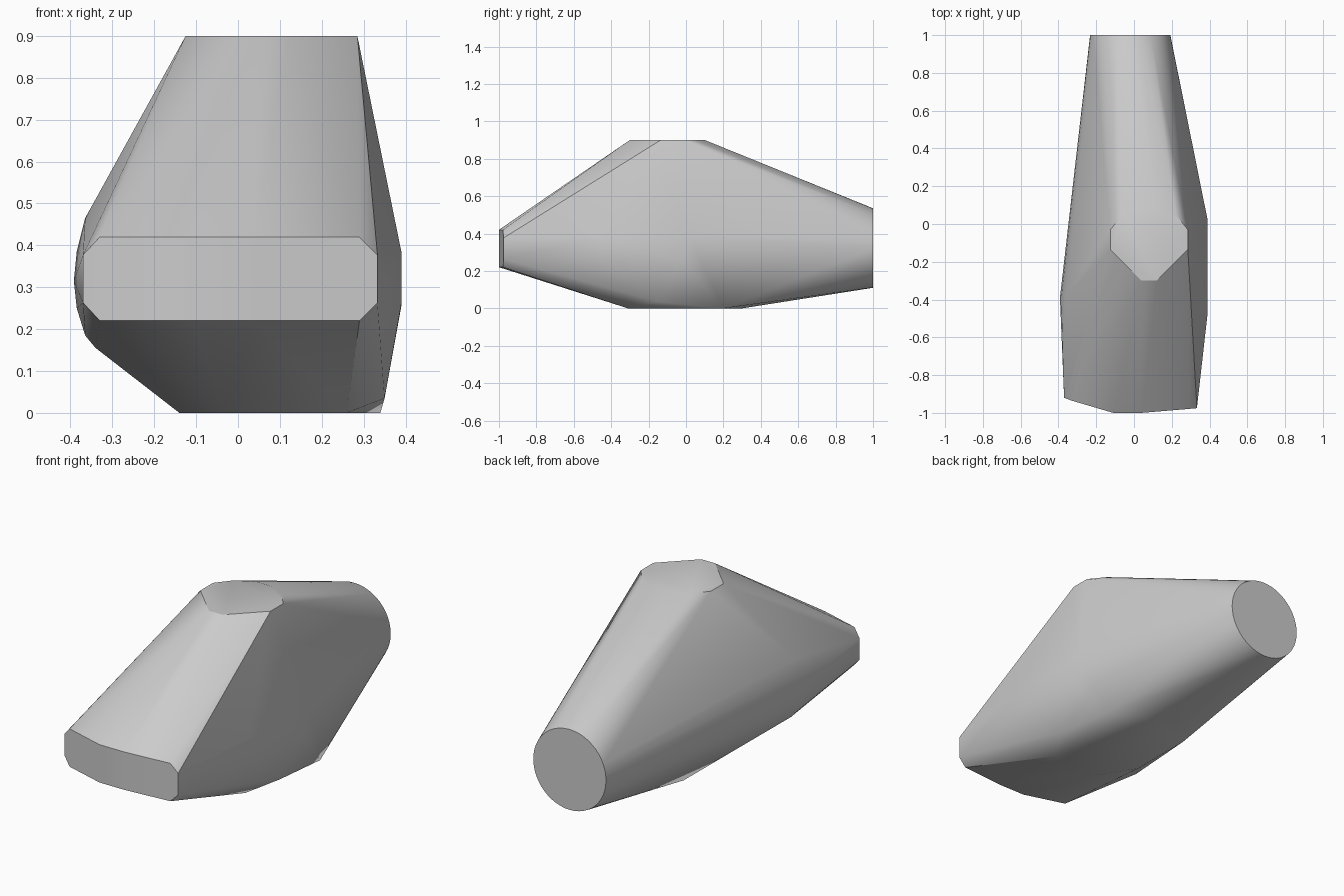
import bpy, bmesh
from math import sin, cos, tau, radians

cube = bpy.data.objects.get("Cube")
if cube:
    bpy.data.objects.remove(cube, do_unlink=True)

grey = bpy.data.materials.new("light_grey")
grey.use_nodes = True
colour = (0.6, 0.6, 0.6, 1)
grey.diffuse_color = colour
grey.node_tree.nodes["Principled BSDF"].inputs["Base Color"].default_value = colour

points = []

# Round rear end
for i in range(48):
    a = tau * i / 48
    points.append((-0.02 + 0.2125 * cos(a), 1, 0.3225 + 0.2125 * sin(a)))

# Bevelled, slightly bowed nose: half height at each station
for x, y, half in [(-0.37, -0.92, 0.057), (-0.33, -0.935, 0.1), (-0.11, -1, 0.1),
                   (0.04, -1, 0.1), (0.29, -0.979, 0.1), (0.333, -0.975, 0.057)]:
    points += [(x, y, 0.32 - half), (x, y, 0.32 + half)]

# Flat top, mirrored about its own centre line
for x, y in [(0.04, -0.3), (0.205, -0.135), (0.205, -0.03), (0.14, 0.05), (0.045, 0.1)]:
    points += [(0.08 - x, y, 0.9), (0.08 + x, y, 0.9)]

# Flat base
for x, y in [(-0.03, -0.31), (0.26, -0.31), (0.34, 0.2), (0.1, 0.3),
             (0.0, 0.3), (-0.14, 0.22), (-0.14, -0.13)]:
    points.append((x, y, 0))
points.append((0.35, -0.15, 0.035))

# Rounded bulge on one flank
for x, z in [(-0.365, 0.465), (-0.385, 0.385), (-0.392, 0.315),
             (-0.385, 0.25), (-0.365, 0.185), (-0.34, 0.155)]:
    points.append((x, -0.39, z))

# Flat panel on the other flank
for y, z in [(-0.47, 0.385), (0.02, 0.385), (-0.02, 0.255), (-0.45, 0.26)]:
    points.append((0.39, y, z))

# Wrap the sections in one convex body
bm = bmesh.new()
for p in points:
    bm.verts.new(p)
hull = bmesh.ops.convex_hull(bm, input=bm.verts)
loose = {v for v in hull["geom_interior"] + hull["geom_unused"]
         if isinstance(v, bmesh.types.BMVert)}
bmesh.ops.delete(bm, geom=list(loose), context='VERTS')
bmesh.ops.dissolve_limit(bm, angle_limit=radians(0.5), verts=bm.verts, edges=bm.edges)
bmesh.ops.recalc_face_normals(bm, faces=bm.faces)

mesh = bpy.data.meshes.new("tapered_body")
bm.to_mesh(mesh)
bm.free()
mesh.materials.append(grey)
body = bpy.data.objects.new("tapered_body", mesh)
bpy.context.collection.objects.link(body)
bpy.context.view_layer.objects.active = body
body.select_set(True)
bpy.ops.object.shade_smooth_by_angle(angle=radians(30))
